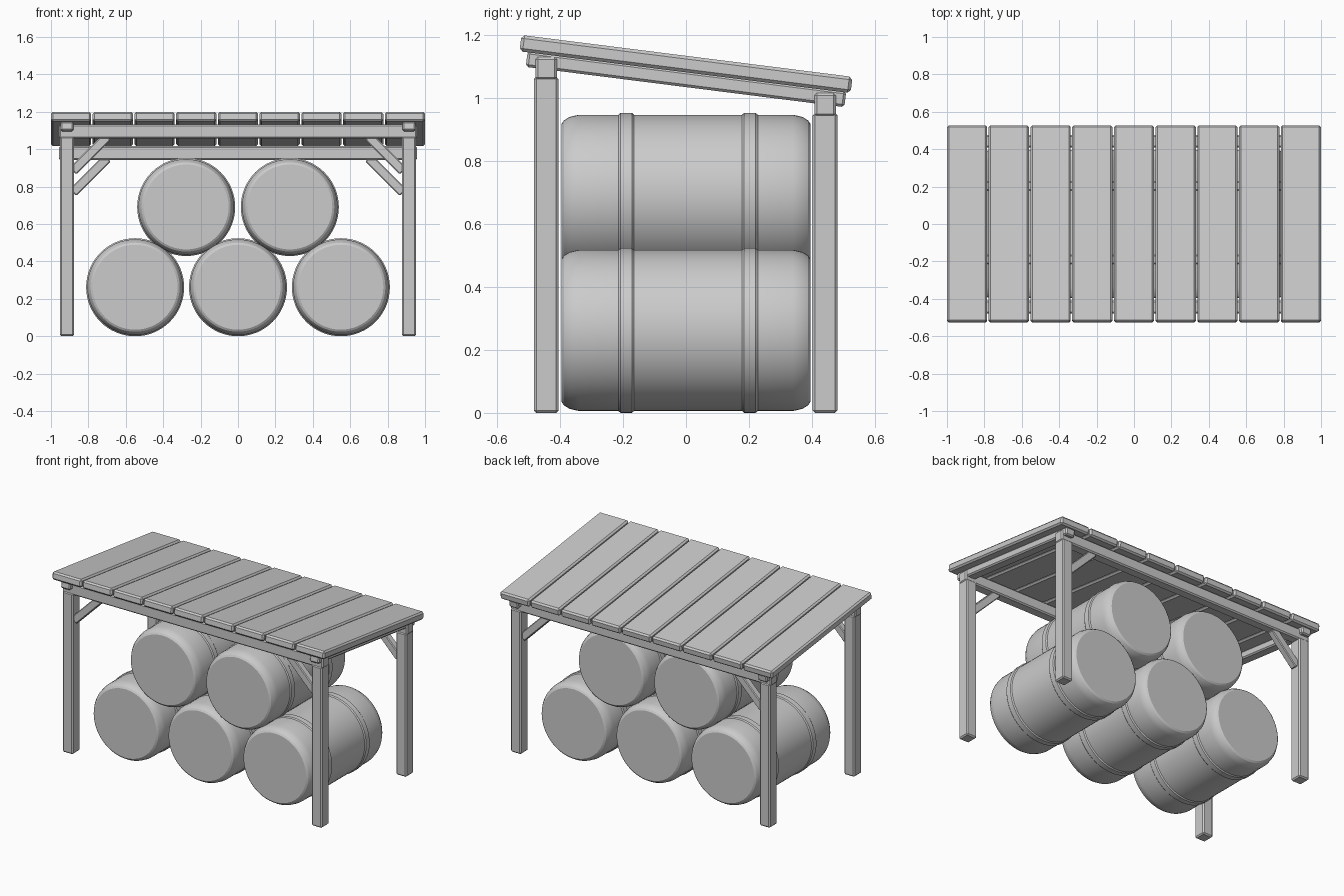
import bpy, bmesh, math
from mathutils import Matrix, Vector

cube = bpy.data.objects.get("Cube")
if cube:
    bpy.data.objects.remove(cube, do_unlink=True)

grey = bpy.data.materials.new("plain_grey")
grey.use_nodes = True
colour = (0.6, 0.6, 0.6, 1)
grey.diffuse_color = colour
grey.node_tree.nodes["Principled BSDF"].inputs["Base Color"].default_value = colour


def finish(name, bm):
    bmesh.ops.recalc_face_normals(bm, faces=bm.faces)
    mesh = bpy.data.meshes.new(name)
    bm.to_mesh(mesh)
    bm.free()
    mesh.materials.append(grey)
    obj = bpy.data.objects.new(name, mesh)
    bpy.context.collection.objects.link(obj)
    return obj


def timber(name, centre, size, axis="X", angle=0, bevel=0.008):
    """Bevelled length of wood, turned about one axis."""
    bm = bmesh.new()
    bmesh.ops.create_cube(bm, size=1, matrix=Matrix.Diagonal((*size, 1)))
    obj = finish(name, bm)
    obj.location = centre
    obj.rotation_euler = Matrix.Rotation(angle, 3, axis).to_euler()
    mod = obj.modifiers.new("edge_bevel", "BEVEL")
    mod.width = bevel
    mod.segments = 1
    return obj


def barrel(name, x, z):
    """Lying barrel: a lathed outline with two raised hoops."""
    half = [(0.395, 0), (0.395, 0.227), (0.388, 0.238), (0.37, 0.249), (0.34, 0.256)]
    outline = [(-y, r) for y, r in half]
    for hoop in (-0.19, 0.203):
        outline += [(hoop - 0.025, 0.256), (hoop - 0.018, 0.262),
                    (hoop + 0.018, 0.262), (hoop + 0.025, 0.256)]
    outline += reversed(half)
    bm = bmesh.new()
    verts = [bm.verts.new((0, y, r)) for y, r in outline]
    edges = [bm.edges.new(pair) for pair in zip(verts, verts[1:])]
    bmesh.ops.spin(bm, geom=verts + edges, axis=(0, 1, 0), cent=(0, 0, 0),
                   angle=math.tau, steps=64)
    bmesh.ops.remove_doubles(bm, verts=bm.verts, dist=0.0005)
    obj = finish(name, bm)
    obj.location = (x, 0, z)
    bpy.ops.object.select_all(action="DESELECT")
    obj.select_set(True)
    bpy.context.view_layer.objects.active = obj
    bpy.ops.object.shade_smooth_by_angle(angle=math.radians(25))


# Sloping roof planks
slope = math.radians(-7.2)
count, gap = 9, 0.008
width = (2 - gap * (count - 1)) / count
for i in range(count):
    x = -1 + width / 2 + i * (width + gap)
    timber(f"roof_plank_{i + 1}", (x, 0, 1.108), (width, 1.06, 0.052), "X", slope, 0.01)

# Posts, rafters and diagonal braces on both sides
rows = {"front": (-0.444, 1.068), "back": (0.442, 0.953)}
for side, s in (("right", -1), ("left", 1)):
    timber(f"{side}_rafter", (s * 0.914, 0, 1.06), (0.068, 1.02, 0.05), "X", slope)
    for row, (y, top) in rows.items():
        timber(f"{row}_{side}_post", (s * 0.914, y, top / 2), (0.076, 0.079, top))
        timber(f"{row}_{side}_brace", (s * 0.79, y, top - 0.093), (0.26, 0.045, 0.05),
               "Y", s * math.radians(45), 0.005)

# Cross beams on top of the posts
for row, (y, top) in rows.items():
    timber(f"{row}_beam", (0, y, top + 0.026), (1.914, 0.068, 0.074))

# Stacked barrels
for i, (x, z) in enumerate([(-0.55, 0.262), (0, 0.262), (0.55, 0.262),
                            (-0.277, 0.691), (0.277, 0.691)]):
    barrel(f"barrel_{i + 1}", x, z)
